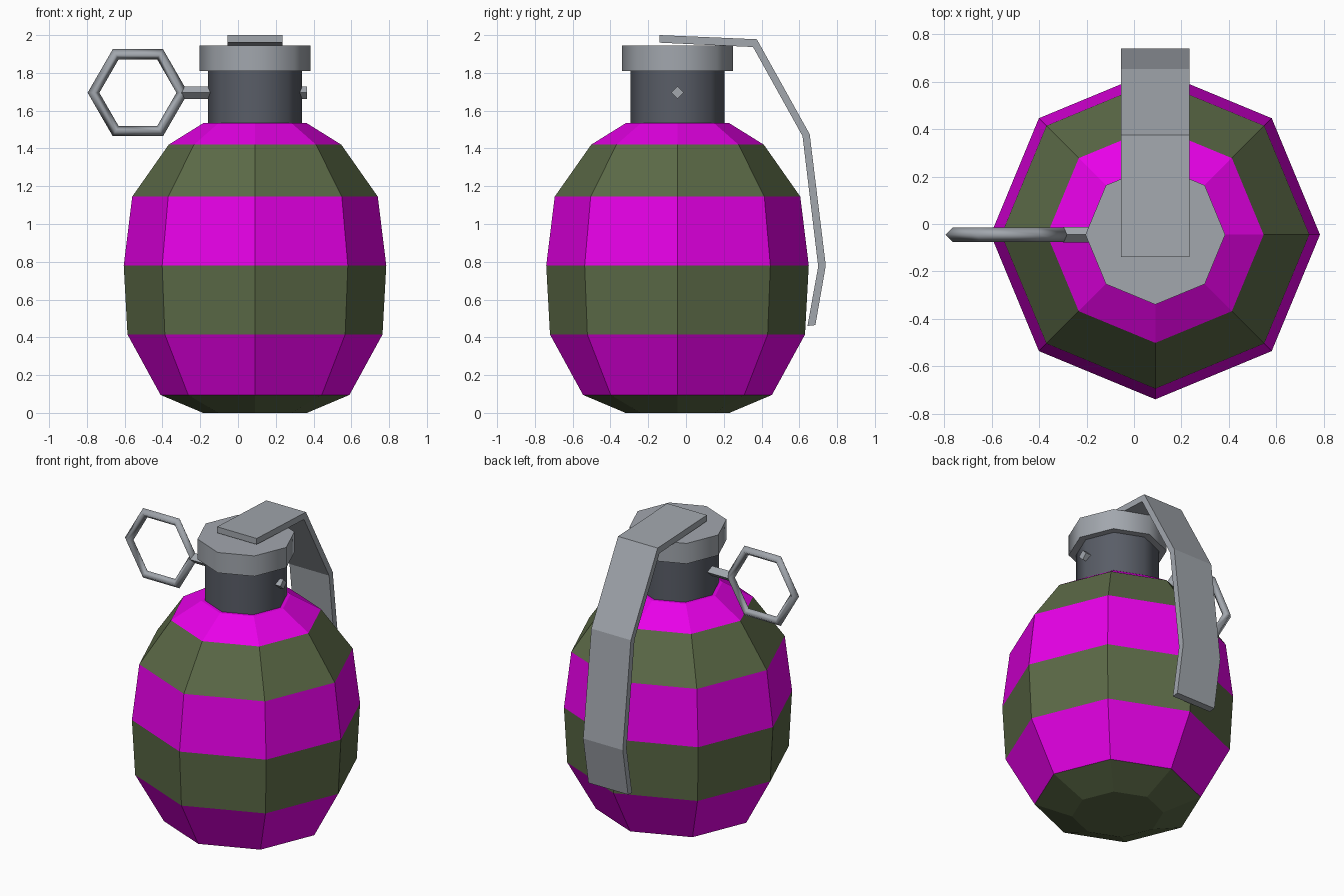
import bpy, bmesh, math
from mathutils import Vector, Matrix

if "Cube" in bpy.data.objects:
    bpy.data.objects.remove(bpy.data.objects["Cube"])

CX, CY = 0.09, -0.045   # axis of the body
PIN_Z = 1.695


def material(name, rgb):
    m = bpy.data.materials.new(name)
    m.diffuse_color = (*rgb, 1)
    m.use_nodes = True
    m.node_tree.nodes["Principled BSDF"].inputs["Base Color"].default_value = m.diffuse_color
    return m


GREEN = material("olive green", (0.105, 0.142, 0.062))
MAGENTA = material("magenta", (1.0, 0.0, 1.0))
DARK = material("dark gunmetal", (0.10, 0.11, 0.135))
GREY = material("steel grey", (0.36, 0.385, 0.42))


def finish(name, bm, mats, smooth=None):
    bmesh.ops.recalc_face_normals(bm, faces=bm.faces)
    me = bpy.data.meshes.new(name)
    bm.to_mesh(me)
    bm.free()
    ob = bpy.data.objects.new(name, me)
    bpy.context.collection.objects.link(ob)
    for m in mats:
        me.materials.append(m)
    if smooth:
        bpy.ops.object.select_all(action='DESELECT')
        ob.select_set(True)
        bpy.context.view_layer.objects.active = ob
        bpy.ops.object.shade_smooth_by_angle(angle=math.radians(smooth))
    return ob


def lathe(name, profile, mats, sides=8, smooth=None, band_mats=None):
    """Stack of n-sided rings (radius, z) with closed ends."""
    bm = bmesh.new()
    rings = []
    for r, z in profile:
        rings.append([bm.verts.new((CX + r * math.cos(a), CY + r * math.sin(a), z))
                      for a in (2 * math.pi * i / sides for i in range(sides))])
    for k, (lo, hi) in enumerate(zip(rings, rings[1:])):
        for i in range(sides):
            j = (i + 1) % sides
            f = bm.faces.new((lo[i], lo[j], hi[j], hi[i]))
            if band_mats:
                f.material_index = band_mats[k]
    bm.faces.new(rings[0])
    top = bm.faces.new(rings[-1])
    if band_mats:
        top.material_index = band_mats[-1]
    return finish(name, bm, mats, smooth)


# Faceted body with alternating colour bands
lathe("body", [(0.275, 0), (0.50, 0.095), (0.675, 0.415), (0.695, 0.78),
               (0.65, 1.145), (0.457, 1.42), (0.272, 1.535)],
      [GREEN, MAGENTA], band_mats=[0, 1, 0, 1, 0, 1])

# Neck and cap
lathe("neck", [(0.25, 1.50), (0.25, 1.82)], [DARK], smooth=50)
lathe("cap", [(0.295, 1.81), (0.295, 1.945)], [GREY], smooth=50)

# Safety lever: side profile extruded across x
outer = [(-0.14, 2.0), (0.375, 1.978), (0.655, 1.475), (0.74, 0.78), (0.685, 0.465)]
inner = [(-0.14, 1.96), (0.355, 1.937), (0.617, 1.465), (0.70, 0.775), (0.643, 0.46)]
bm = bmesh.new()
rows = [[bm.verts.new((x, y, z)) for (y, z) in (o, i) for x in (CX - 0.145, CX + 0.145)]
        for o, i in zip(outer, inner)]
loop = (0, 1, 3, 2)
for a, b in zip(rows, rows[1:]):
    for k in range(4):
        p, q = loop[k], loop[(k + 1) % 4]
        bm.faces.new((a[p], a[q], b[q], b[p]))
for end in (rows[0], rows[-1]):
    bm.faces.new([end[k] for k in loop])
finish("safety_lever", bm, [GREY])

# Pin: square rod on edge through the neck
bm = bmesh.new()
x0, x1 = -0.30, 0.365
bmesh.ops.create_cone(bm, cap_ends=True, segments=4, radius1=0.033, radius2=0.033,
                      depth=x1 - x0,
                      matrix=Matrix.Translation(((x0 + x1) / 2, CY, PIN_Z))
                      @ Matrix.Rotation(math.pi / 2, 4, 'Y'))
# keep the rod's corners pointing up, down, front and back
if max(v.co.z for v in bm.verts) < PIN_Z + 0.03:
    bmesh.ops.rotate(bm, verts=bm.verts, cent=(0, CY, PIN_Z),
                     matrix=Matrix.Rotation(math.pi / 4, 3, 'X'))
finish("pin", bm, [GREY], smooth=50)

# Pull ring: six-sided loop with a four-sided section
bm = bmesh.new()
R, t = 0.235, 0.031
rings = []
for i in range(6):
    a = i * math.pi / 3
    out = Vector((math.cos(a), 0, math.sin(a)))
    c = Vector((-0.53, CY, PIN_Z))
    rings.append([bm.verts.new(c + out * (R + t * math.cos(b)) + Vector((0, t * math.sin(b), 0)))
                  for b in (k * math.pi / 2 for k in range(4))])
for i in range(6):
    a, b = rings[i], rings[(i + 1) % 6]
    for k in range(4):
        m = (k + 1) % 4
        bm.faces.new((a[k], a[m], b[m], b[k]))
finish("pull_ring", bm, [GREY], smooth=100)
